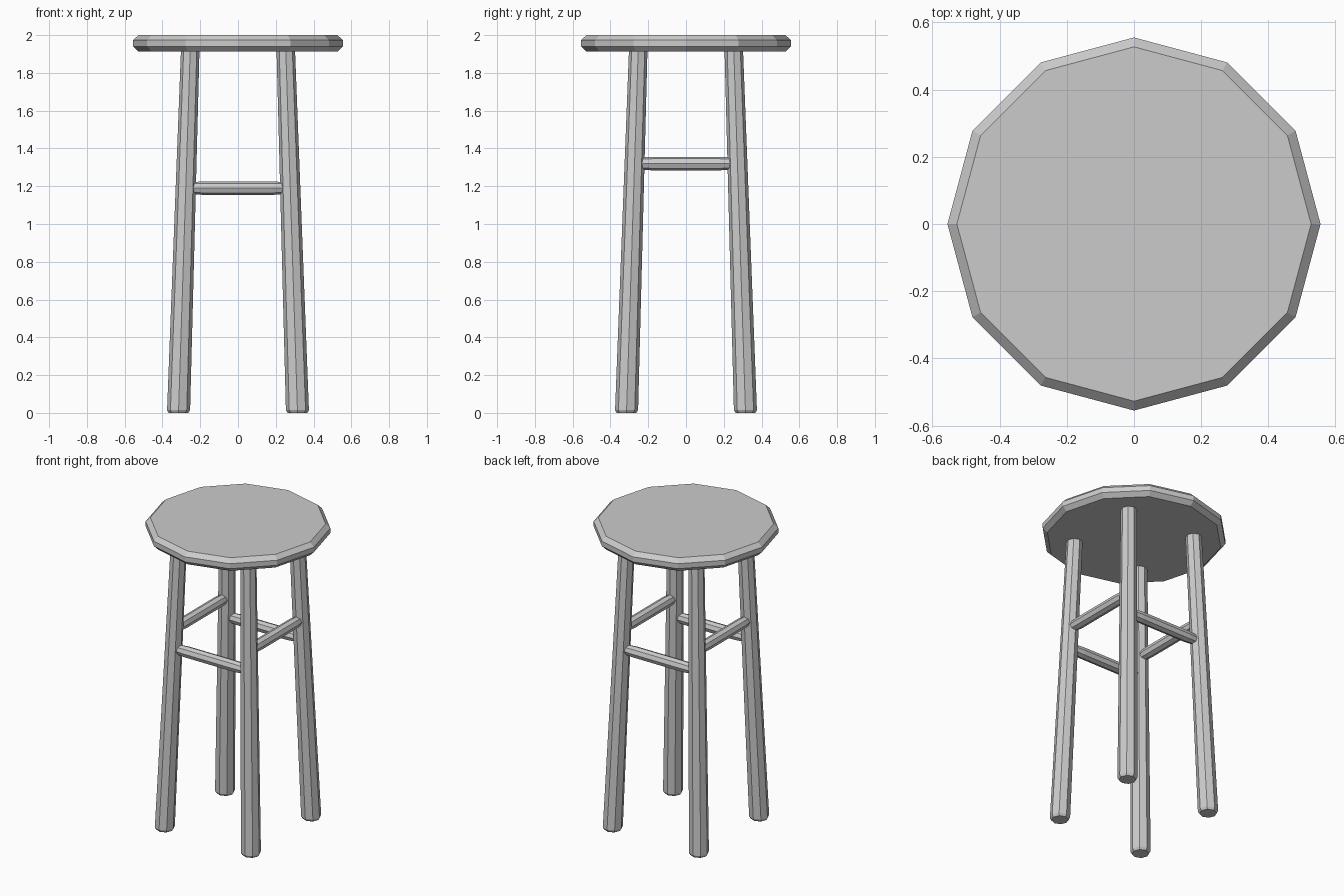
import bpy, bmesh, math
from mathutils import Vector

if "Cube" in bpy.data.objects:
    bpy.data.objects.remove(bpy.data.objects["Cube"])


def loft(name, rings, sides, u, v, phase=0.0):
    """Skin polygon rings (centre, radius) lying in the u-v plane, capped at both ends."""
    bm = bmesh.new()
    loops = []
    for centre, radius in rings:
        loop = []
        for i in range(sides):
            a = phase + 2 * math.pi * i / sides
            loop.append(bm.verts.new(Vector(centre) + radius * (math.cos(a) * u + math.sin(a) * v)))
        loops.append(loop)
    for lower, upper in zip(loops, loops[1:]):
        for i in range(sides):
            j = (i + 1) % sides
            bm.faces.new((lower[i], lower[j], upper[j], upper[i]))
    bm.faces.new(loops[0][::-1])
    bm.faces.new(loops[-1])
    bmesh.ops.recalc_face_normals(bm, faces=bm.faces)
    mesh = bpy.data.meshes.new(name)
    bm.to_mesh(mesh)
    bm.free()
    obj = bpy.data.objects.new(name, mesh)
    bpy.context.collection.objects.link(obj)
    return obj


X, Y, Z = Vector((1, 0, 0)), Vector((0, 1, 0)), Vector((0, 0, 1))

# Seat: twelve-sided disc with chamfered rims
loft("seat", [((0, 0, z), r) for z, r in
              ((1.913, 0.527), (1.94, 0.555), (1.973, 0.555), (2.0, 0.527))], 12, X, Y)

# Legs: octagonal, tapered, splayed outward, chamfered at the foot
def leg_offset(z):
    return 0.315 - 0.062 * z / 1.92

for sx, side in ((-1, "left"), (1, "right")):
    for sy, end in ((-1, "front"), (1, "back")):
        rings = [((sx * leg_offset(z), sy * leg_offset(z), z), r)
                 for z, r in ((0, 0.052), (0.015, 0.061), (1.92, 0.049))]
        loft(f"{end}_{side}_leg", rings, 8, X, Y)

# Rungs: slim octagonal bars, slightly narrower at the ends
profile = ((-0.25, 0.031), (-0.18, 0.036), (0.18, 0.036), (0.25, 0.031))
for s, fb, lr in ((-1, "front", "left"), (1, "back", "right")):
    z = 1.19
    loft(f"{fb}_rung", [((t, s * leg_offset(z), z), r) for t, r in profile], 8, Y, Z)
    z = 1.32
    loft(f"{lr}_rung", [((s * leg_offset(z), t, z), r) for t, r in profile], 8, X, Z)
